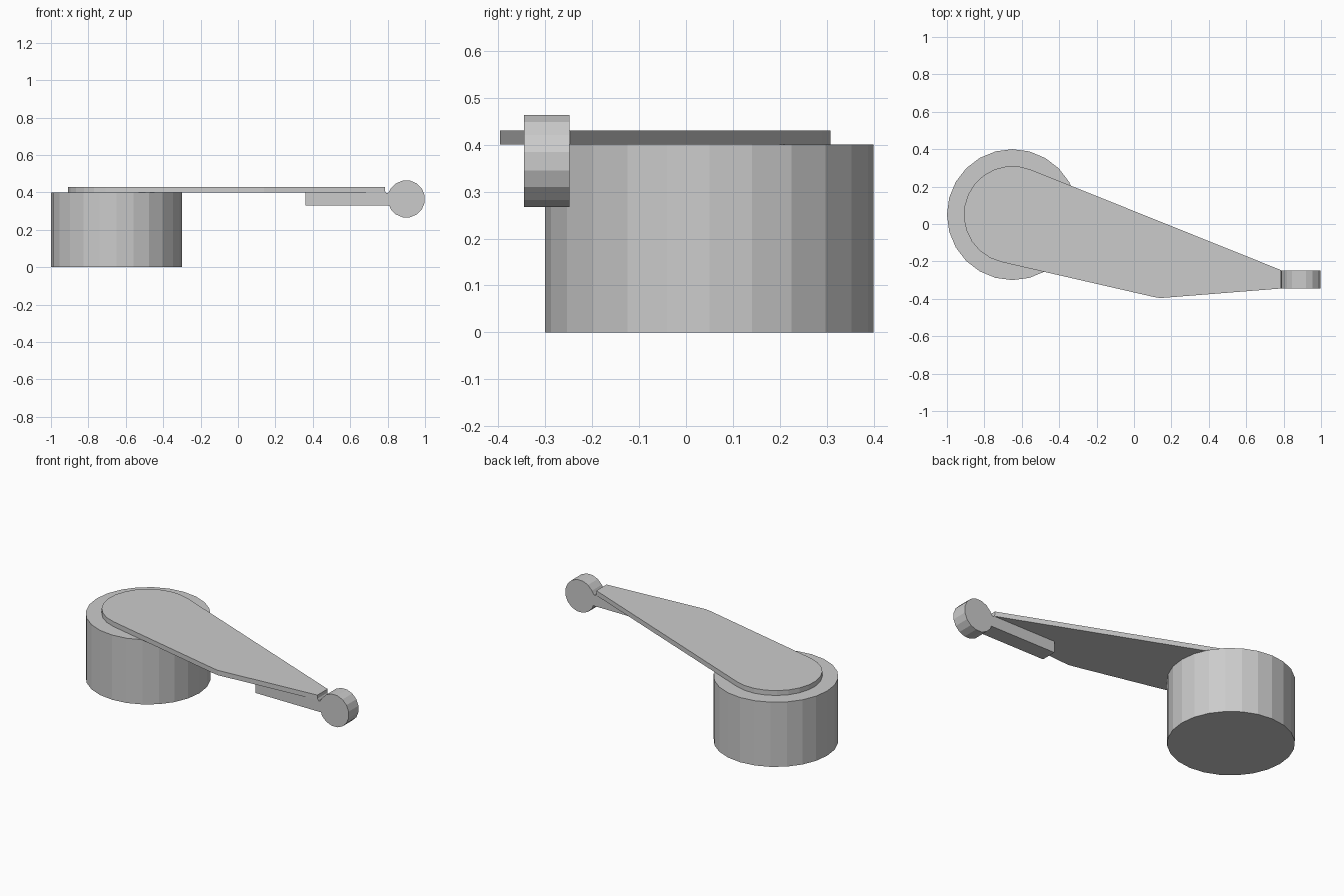
import bpy, bmesh
from math import cos, sin, radians
from mathutils import Vector

if "Cube" in bpy.data.objects:
    bpy.data.objects.remove(bpy.data.objects["Cube"])


def arc(cx, cy, r, start, end, steps):
    """Points along a circular arc, angles in degrees."""
    angles = [radians(start + (end - start) * i / steps) for i in range(steps + 1)]
    return [(cx + r * cos(a), cy + r * sin(a)) for a in angles]


def extrude_profile(name, points, depth):
    """Closed prism from a 3D outline."""
    bm = bmesh.new()
    face = bm.faces.new([bm.verts.new(p) for p in points])
    result = bmesh.ops.extrude_face_region(bm, geom=[face])
    moved = [g for g in result["geom"] if isinstance(g, bmesh.types.BMVert)]
    bmesh.ops.translate(bm, verts=moved, vec=Vector(depth))
    bmesh.ops.recalc_face_normals(bm, faces=bm.faces)
    mesh = bpy.data.meshes.new(name)
    bm.to_mesh(mesh)
    bm.free()
    obj = bpy.data.objects.new(name, mesh)
    bpy.context.collection.objects.link(obj)
    return obj


# Round base drum
bpy.ops.mesh.primitive_cylinder_add(vertices=24, radius=0.35, depth=0.4,
                                    location=(-0.65, 0.05, 0.2))
bpy.context.object.name = "base_drum"

# Tapered flat arm: rounded end over the drum, narrow tip on the right
outline = arc(-0.65, 0.05, 0.26, 68, 257, 13)
outline += [(0.105, -0.39), (0.14, -0.396), (0.785, -0.345), (0.785, -0.246)]
extrude_profile("arm_plate", [(x, y, 0.4) for x, y in outline], (0, 0, 0.03))

# Bar under the tip with a round end knob, joined by a small notch
side = arc(0.9, 0.365, 0.1, -146.25, 146.25, 13)
side += [(0.808, 0.405), (0.802, 0.397), (0.792, 0.397), (0.784, 0.41),
         (0.36, 0.41), (0.36, 0.33), (0.809, 0.33)]
extrude_profile("end_knob_bar", [(x, -0.345, z) for x, z in side], (0, 0.097, 0))
